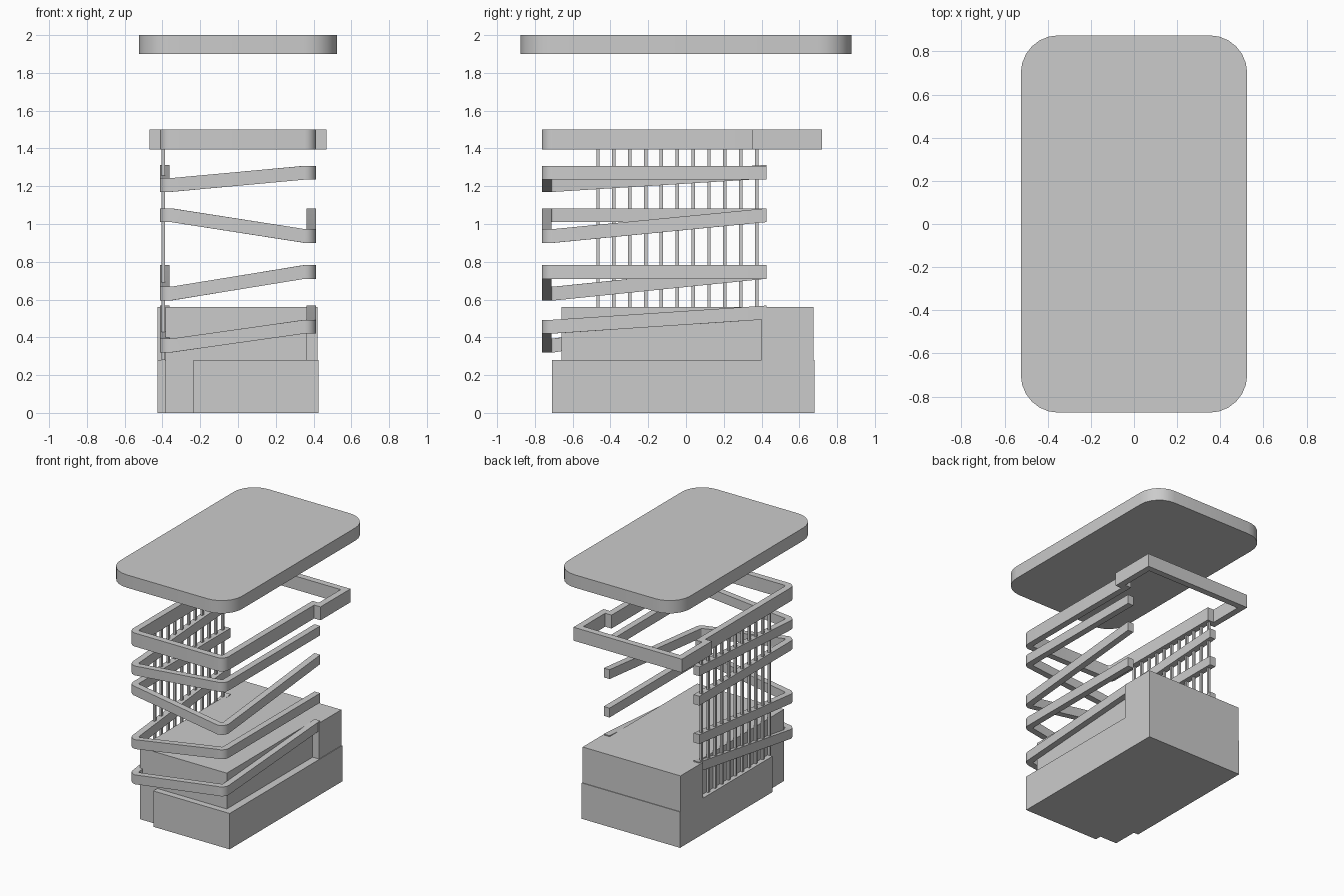
import bpy, bmesh, math
from mathutils import Vector

if "Cube" in bpy.data.objects:
    bpy.data.objects.remove(bpy.data.objects["Cube"])


def finish(name, bm):
    bmesh.ops.recalc_face_normals(bm, faces=bm.faces)
    me = bpy.data.meshes.new(name)
    bm.to_mesh(me)
    bm.free()
    ob = bpy.data.objects.new(name, me)
    bpy.context.collection.objects.link(ob)
    return ob


def smooth(ob):
    bpy.ops.object.select_all(action='DESELECT')
    ob.select_set(True)
    bpy.context.view_layer.objects.active = ob
    bpy.ops.object.shade_smooth_by_angle(angle=math.radians(30))


def prism(name, outline, z0, z1):
    """Extrude a flat outline from z0 to z1."""
    bm = bmesh.new()
    face = bm.faces.new([bm.verts.new((x, y, z0)) for x, y in outline])
    ext = bmesh.ops.extrude_face_region(bm, geom=[face])
    top = [v for v in ext['geom'] if isinstance(v, bmesh.types.BMVert)]
    bmesh.ops.translate(bm, verts=top, vec=(0, 0, z1 - z0))
    return finish(name, bm)


def arc(cx, cy, r, a0, n=6):
    """Quarter-circle points starting at angle a0 (degrees)."""
    return [(cx + r * math.cos(math.radians(a0 + 90 * i / n)),
             cy + r * math.sin(math.radians(a0 + 90 * i / n))) for i in range(n + 1)]


def ribbon(name, path, width, height, closed=False):
    """Sweep an upright rectangle along a path with mitred corners."""
    bm = bmesh.new()
    pts = [Vector(p) for p in path]
    n = len(pts)
    rings = []
    for i, p in enumerate(pts):
        a = pts[i - 1] if closed or i else None
        b = pts[(i + 1) % n] if closed or i < n - 1 else None
        dirs = [d.xy.normalized() for d in
                ([p - a] if a is not None else []) + ([b - p] if b is not None else [])]
        norms = [Vector((-d.y, d.x)) for d in dirs]
        m = sum(norms, Vector((0, 0))).normalized()
        off = m * (width / 2 / m.dot(norms[0]))
        rings.append([bm.verts.new((p.x + s * off.x, p.y + s * off.y, p.z + h))
                      for s, h in ((-1, 0), (1, 0), (1, height), (-1, height))])
    for i in range(n if closed else n - 1):
        r, q = rings[i], rings[(i + 1) % n]
        for k in range(4):
            bm.faces.new((r[k], r[(k + 1) % 4], q[(k + 1) % 4], q[k]))
    if not closed:
        bm.faces.new(rings[0])
        bm.faces.new(rings[-1])
    ob = finish(name, bm)
    smooth(ob)


# Roof slab with rounded corners
R, X, Y = 0.175, 0.525, 0.875
smooth(prism('roof', arc(X - R, Y - R, R, 0) + arc(R - X, Y - R, R, 90)
             + arc(R - X, R - Y, R, 180) + arc(X - R, R - Y, R, 270), 1.9, 2.0))

# Base with the stepped front left corner
prism('base', [(0.425, -0.71), (0.425, 0.68), (-0.425, 0.68), (-0.425, -0.46),
               (-0.385, -0.46), (-0.385, -0.66), (-0.235, -0.66), (-0.235, -0.71)], 0, 0.28)

# Upper body and its counter top, wider at the back
body = [(0.365, -0.66), (0.365, 0.40), (0.42, 0.40), (0.42, 0.675),
        (-0.425, 0.675), (-0.425, 0.40), (-0.385, 0.40), (-0.385, -0.66)]
prism('upper_body', body, 0.28, 0.525)
prism('counter_top', body, 0.525, 0.56)

# Front corners shared by the rail centrelines
W, r, HX, FY = 0.05, 0.035, 0.388, -0.738
left_corner = arc(r - HX, FY + r, r, 180)
right_corner = arc(HX - r, FY + r, r, 270)

# Closed upper frame with the wider back section
frame = left_corner + right_corner + [(HX, 0.375), (0.443, 0.375), (0.443, 0.695),
                                      (-0.443, 0.695), (-0.443, 0.375), (-HX, 0.375)]
ribbon('upper_frame', [(x, y, 1.395) for x, y in frame], W, 0.105, closed=True)

# Sloping bands: bottom heights at left back, left front, right front, right back
bands = [(1.24, 1.17, 1.235, 1.235), (1.01, 1.01, 0.90, 1.01),
         (0.71, 0.595, 0.71, 0.71), (0.495, 0.32, 0.42, 0.495)]
for i, (lb, lf, rf, rb) in enumerate(bands):
    path = ([(-HX, 0.425, lb)] + [(x, y, lf) for x, y in left_corner]
            + [(x, y, rf) for x, y in right_corner] + [(HX, 0.425, rb)])
    ribbon(f'sloping_band_{i + 1}', path, W, 0.073)

# Row of upright bars on the left side
for i in range(11):
    y = -0.466 + 0.084 * i
    prism(f'upright_bar_{i + 1}', [(-0.395 + a * 0.009, y + b * 0.009) for a, b in
                                   ((-1, -1), (1, -1), (1, 1), (-1, 1))], 0.28, 1.4)
